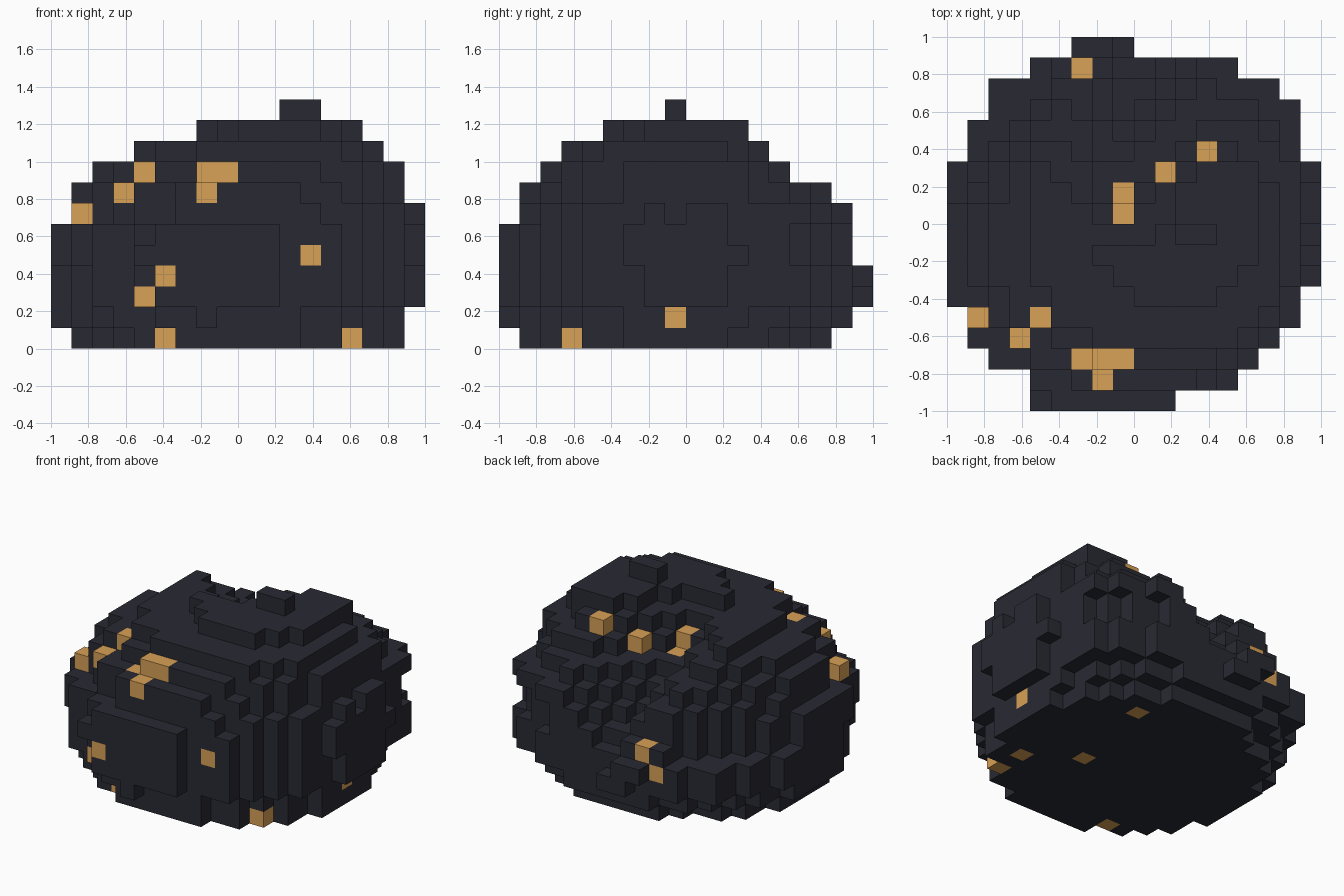
import bpy
import bmesh

if "Cube" in bpy.data.objects:
    bpy.data.objects.remove(bpy.data.objects["Cube"], do_unlink=True)

CELL = 2 / 18


def material(name, rgb):
    mat = bpy.data.materials.new(name)
    mat.use_nodes = True
    mat.diffuse_color = (*rgb, 1)
    bsdf = mat.node_tree.nodes["Principled BSDF"]
    bsdf.inputs["Base Color"].default_value = (*rgb, 1)
    bsdf.inputs["Roughness"].default_value = 0.9
    return mat


charcoal = material("charcoal rock", (0.022, 0.023, 0.0325))
gold = material("golden ore", (0.69, 0.355, 0.093))

# Rounded cross-section of each layer, bottom to top: cell range in x, then in y
LAYERS = [
    (1, 17, 1, 16), (0, 17, 1, 17), (0, 18, 0, 18), (0, 18, 0, 18),
    (0, 18, 0, 17), (0, 18, 0, 17), (1, 18, 1, 17), (1, 17, 1, 16),
    (2, 17, 2, 15), (4, 16, 3, 13), (7, 15, 5, 12), (11, 13, 8, 9),
]

# Outline seen from above: cell range in x for each row, front to back
PLAN = [
    (4, 11), (4, 14), (2, 15), (1, 16), (1, 17), (0, 17), (0, 18), (0, 18), (0, 18),
    (0, 18), (0, 18), (0, 18), (1, 17), (1, 17), (2, 17), (2, 16), (4, 14), (6, 9),
]


def roundness(k, u, v):
    """Exponent of the layer outline; higher is squarer."""
    if k >= 10:
        return 2.0 if k == 10 else 9.0
    if k == 9:
        return 2.2 if u < 0 and v < 0 else 3.0
    if u < 0 < v:                      # worn corner beside the gully
        return (1.85, 1.85, 2.2, 2.2, 1.65, 1.65, 1.65, 1.65, 1.65)[k]
    if u > 0 and v > 0 and k >= 2:     # bulky corner on the other side
        return 2.6
    return 2.2


def in_valley(i, j, k):
    """Gully that runs down from the top to the back."""
    x, y, z = (i + 0.5) * CELL - 1, (j + 0.5) * CELL - 1, (k + 0.5) * CELL
    axis = -0.1 + 0.2 * max(0, y - 0.3)
    return 8 <= j and k < 11 and z > 0.985 - 0.65 * y + 0.8 * abs(x - axis)


def box(xs, ys, zs):
    return {(i, j, k) for i in range(*xs) for j in range(*ys) for k in range(*zs)}


solid = set()
for k, (x0, x1, y0, y1) in enumerate(LAYERS):
    for j in range(max(y0, 1), min(y1, 17)):
        for i in range(max(x0, PLAN[j][0]), min(x1, PLAN[j][1], 17)):
            u = (2 * i + 1 - x0 - x1) / (x1 - x0)
            v = (2 * j + 1 - y0 - y1) / (y1 - y0)
            power = roundness(k, u, v)
            if abs(u) ** power + abs(v) ** power <= 1.0:
                solid.add((i, j, k))

# Squared end of the top plateau and rim of the lower one, then the gully
solid |= box((12, 15), (7, 12), (10, 11)) | box((4, 5), (6, 12), (8, 10))
solid = {c for c in solid if not in_valley(*c)}

# Flat slab on the front with two small knobs
solid |= box((5, 11), (0, 1), (2, 6)) | {(7, 0, 1), (4, 0, 4)}
# Knobs on the left side
solid |= box((17, 18), (7, 11), (2, 6)) | box((17, 18), (6, 7), (4, 6))
solid |= {(17, 7, 6), (17, 9, 6), (17, 10, 6), (17, 11, 4)}
# Knobs at the back, and the shoulder by the gully mouth
solid |= {(6, 17, 3), (7, 17, 3), (7, 17, 2), (8, 17, 2)}
solid |= {(5, 16, 4), (4, 16, 3), (13, 12, 9)}

# Ore cells, grouped by the directions in which they lie open
UP, FRONT, BACK, DOWN, SIDE = (0, 0, 1), (0, -1, 0), (0, 1, 0), (0, 0, -1), (1, 0, 0)
ORE = [
    ((UP, FRONT), [(1, 4, 6), (4, 4, 8), (3, 3, 7), (7, 2, 8), (8, 2, 8), (7, 1, 7)]),
    ((UP,), [(6, 2, 7), (12, 12, 9), (10, 11, 8), (8, 9, 8), (8, 10, 7), (6, 16, 4)]),
    ((FRONT,), [(12, 1, 4), (5, 0, 3), (4, 1, 2)]),
    ((FRONT, DOWN), [(5, 2, 0)]),
    ((FRONT, SIDE), [(14, 3, 0)]),
    ((BACK,), [(5, 16, 3)]),
    ((SIDE,), [(16, 8, 1)]),
    ((DOWN,), [(12, 13, 0), (11, 7, 0), (14, 5, 0)]),
]
ore = set()
for directions, cells in ORE:
    ore |= set(cells)
    for cell in cells:
        for d in directions:
            for n in range(1, 18):
                solid.discard(tuple(c + n * s for c, s in zip(cell, d)))
solid |= ore


def cell_object(name, cells, mat):
    """Build the open faces of a group of cells."""
    bm = bmesh.new()
    verts = {}

    def vert(p):
        if p not in verts:
            verts[p] = bm.verts.new((p[0] * CELL - 1, p[1] * CELL - 1, p[2] * CELL))
        return verts[p]

    for cell in sorted(cells):
        for axis in range(3):
            for side in (0, 1):
                near = list(cell)
                near[axis] += 2 * side - 1
                if tuple(near) in solid:
                    continue
                corners = []
                for a, b in ((0, 0), (1, 0), (1, 1), (0, 1)):
                    p = list(cell)
                    p[axis] += side
                    p[(axis + 1) % 3] += a
                    p[(axis + 2) % 3] += b
                    corners.append(vert(tuple(p)))
                bm.faces.new(corners if side else corners[::-1])
    mesh = bpy.data.meshes.new(name)
    bm.to_mesh(mesh)
    bm.free()
    mesh.materials.append(mat)
    obj = bpy.data.objects.new(name, mesh)
    bpy.context.collection.objects.link(obj)
    return obj


cell_object("rock_body", solid - ore, charcoal)
cell_object("ore_nuggets", ore, gold)
